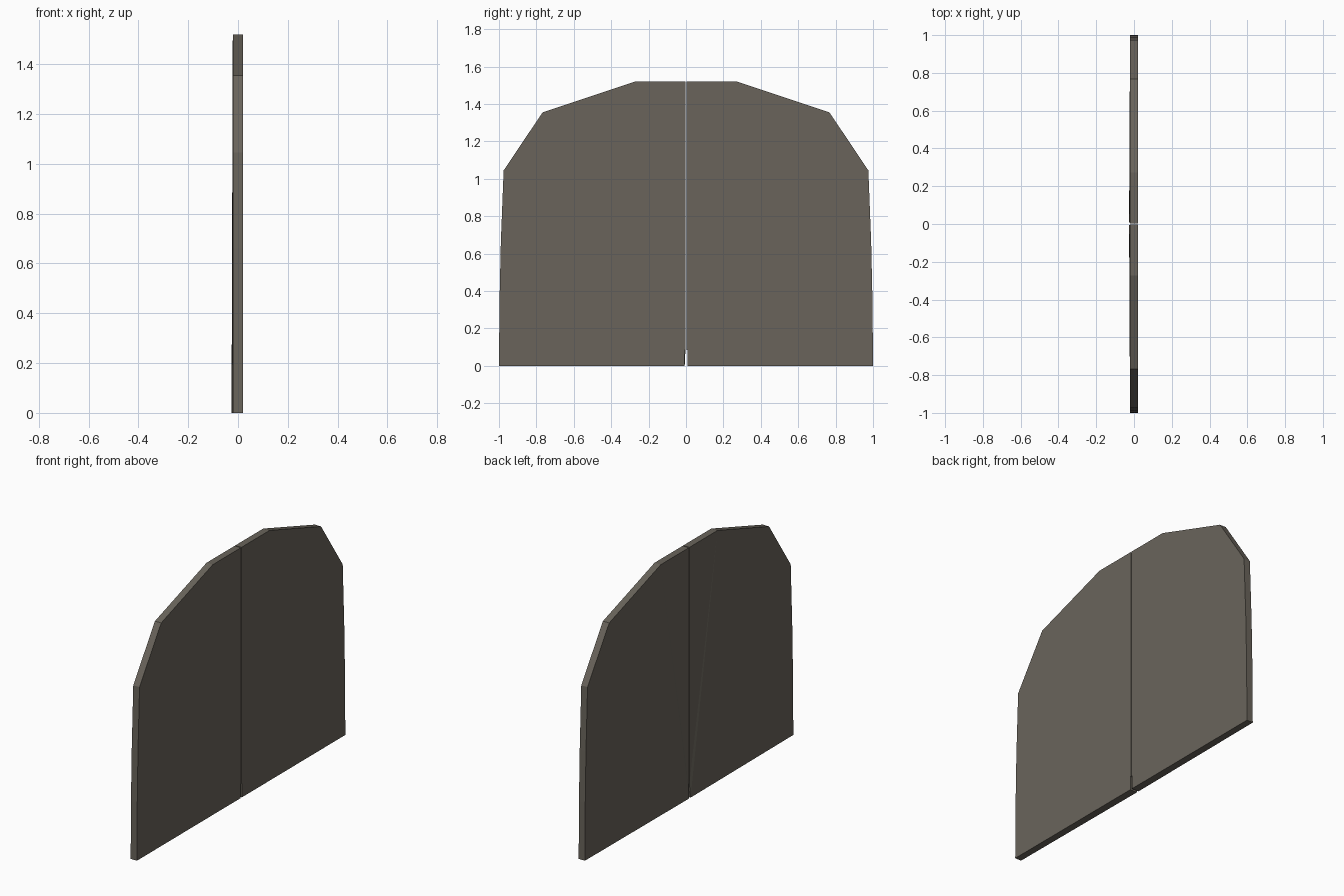
import bpy, bmesh

if "Cube" in bpy.data.objects:
    bpy.data.objects.remove(bpy.data.objects["Cube"])

stone = bpy.data.materials.new("grey_brown")
stone.diffuse_color = (0.142, 0.127, 0.105, 1)
stone.use_nodes = True
stone.node_tree.nodes["Principled BSDF"].inputs["Base Color"].default_value = stone.diffuse_color

# Half outline of the arched double door (y, z), starting at the centre gap
PROFILE = [(0.007, 0.0), (1.0, 0.0), (0.997, 0.35), (0.99, 0.66),
           (0.975, 1.045), (0.767, 1.355), (0.272, 1.52),
           (0.003, 1.52), (0.003, 0.085), (0.007, 0.085)]


def door_leaf(name, side):
    bm = bmesh.new()
    # the back face leans out slightly at the bottom centre
    back = [bm.verts.new((-0.021 - 0.005 * (z < 0.05 and y < 0.1), side * y, z))
            for y, z in PROFILE]
    front = [bm.verts.new((0.021, side * y, z)) for y, z in PROFILE]
    n = len(PROFILE)
    bm.faces.new(back)
    bm.faces.new(front[::-1])
    for i in range(n):
        j = (i + 1) % n
        bm.faces.new((back[i], front[i], front[j], back[j]))
    bmesh.ops.triangulate(bm, faces=[f for f in bm.faces if len(f.verts) > 4])
    bmesh.ops.recalc_face_normals(bm, faces=bm.faces[:])
    mesh = bpy.data.meshes.new(name)
    bm.to_mesh(mesh)
    bm.free()
    mesh.materials.append(stone)
    bpy.context.collection.objects.link(bpy.data.objects.new(name, mesh))


# Two mirrored leaves with a thin gap between them
door_leaf("right_door_leaf", 1)
door_leaf("left_door_leaf", -1)
